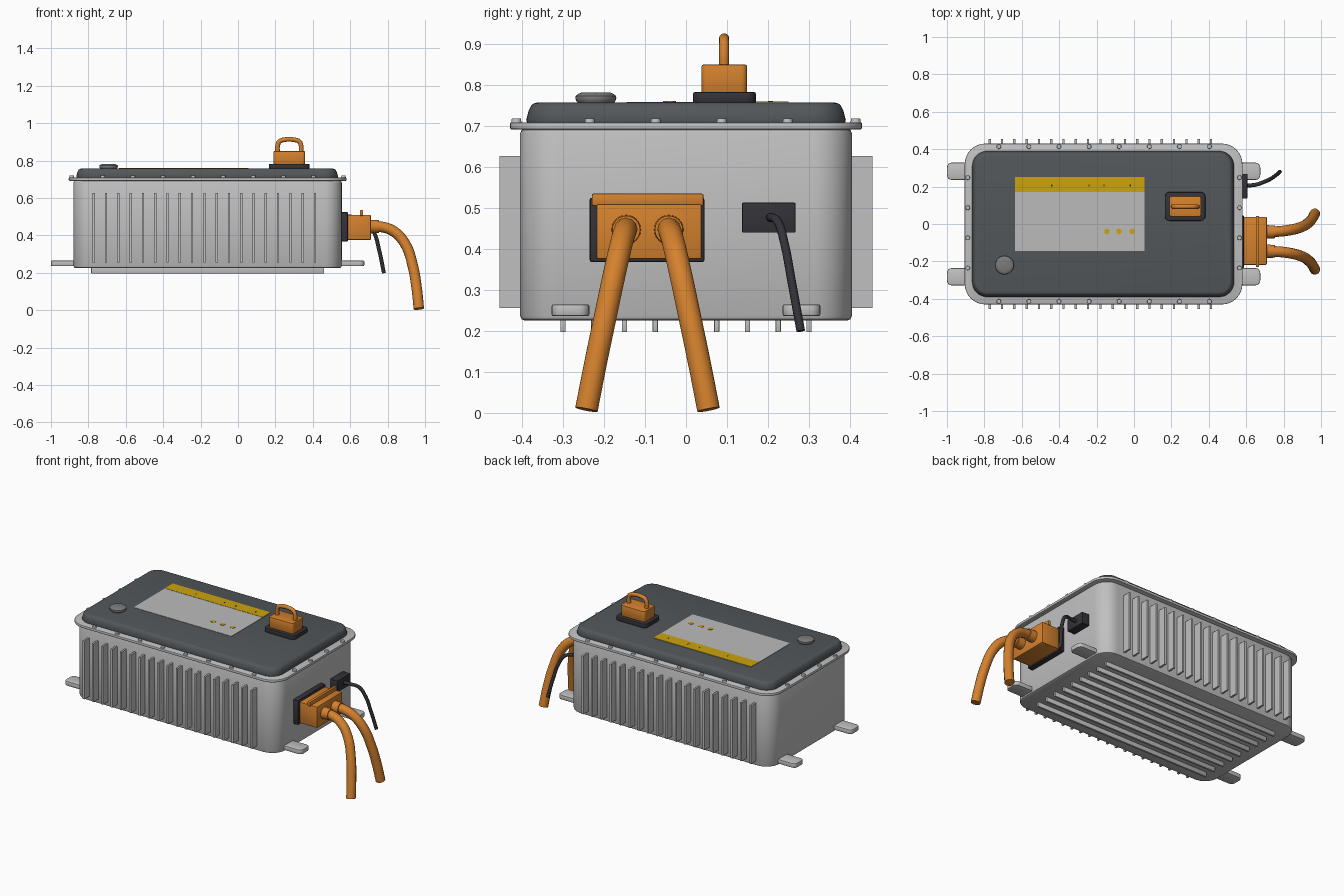
import bpy, bmesh, math
from mathutils import Vector

if "Cube" in bpy.data.objects:
    bpy.data.objects.remove(bpy.data.objects["Cube"])


def material(name, r, g, b):
    m = bpy.data.materials.new(name)
    m.diffuse_color = (r, g, b, 1)
    m.use_nodes = True
    m.node_tree.nodes["Principled BSDF"].inputs["Base Color"].default_value = m.diffuse_color
    return m


ALU = material("light grey metal", 0.53, 0.53, 0.53)
LID = material("dark slate", 0.085, 0.095, 0.102)
ORANGE = material("orange", 0.66, 0.22, 0.027)
BLACK = material("black plastic", 0.033, 0.033, 0.04)
CAP = material("mid grey", 0.2, 0.2, 0.2)
PAPER = material("label grey", 0.5, 0.5, 0.5)
YELLOW = material("warning yellow", 0.6, 0.37, 0.004)


def finish(name, bm, mat, angle=35):
    bmesh.ops.recalc_face_normals(bm, faces=bm.faces)
    me = bpy.data.meshes.new(name)
    bm.to_mesh(me)
    bm.free()
    ob = bpy.data.objects.new(name, me)
    bpy.context.collection.objects.link(ob)
    me.materials.append(mat)
    bpy.ops.object.select_all(action='DESELECT')
    bpy.context.view_layer.objects.active = ob
    ob.select_set(True)
    bpy.ops.object.shade_smooth_by_angle(angle=math.radians(angle))
    return ob


def boxes(name, spans, mat, bevel=0.0):
    """One object made of boxes given as (x0, x1, y0, y1, z0, z1)."""
    bm = bmesh.new()
    for x0, x1, y0, y1, z0, z1 in spans:
        vs = bmesh.ops.create_cube(bm, size=1)["verts"]
        for v in vs:
            v.co = ((x0 + x1) / 2 + v.co.x * (x1 - x0),
                    (y0 + y1) / 2 + v.co.y * (y1 - y0),
                    (z0 + z1) / 2 + v.co.z * (z1 - z0))
    if bevel:
        bmesh.ops.bevel(bm, geom=bm.edges[:], offset=bevel, segments=2,
                        profile=0.5, affect='EDGES')
    return finish(name, bm, mat)


def slab(name, x0, x1, y0, y1, radius, layers, mat, steps=8):
    """Rounded rectangle stacked through (z, inset) layers."""
    bm = bmesh.new()
    cx, cy, hx, hy = (x0 + x1) / 2, (y0 + y1) / 2, (x1 - x0) / 2, (y1 - y0) / 2
    rings = []
    for z, inset in layers:
        r = max(radius - inset, 0.002)
        ring = []
        for q, (sx, sy) in enumerate(((1, 1), (-1, 1), (-1, -1), (1, -1))):
            for i in range(steps + 1):
                a = (q + i / steps) * math.pi / 2
                ring.append(bm.verts.new((cx + sx * (hx - inset - r) + r * math.cos(a),
                                          cy + sy * (hy - inset - r) + r * math.sin(a), z)))
        rings.append(ring)
    n = len(rings[0])
    for a, b in zip(rings, rings[1:]):
        for i in range(n):
            bm.faces.new((a[i], a[(i + 1) % n], b[(i + 1) % n], b[i]))
    bm.faces.new(rings[0])
    bm.faces.new(rings[-1])
    return finish(name, bm, mat)


def soft(z0, z1, b):
    return [(z0, b), (z0 + b * 0.3, b * 0.3), (z0 + b, 0),
            (z1 - b, 0), (z1 - b * 0.3, b * 0.3), (z1, b)]


def cylinders(name, places, r1, r2, depth, mat, segments=16, axis='Z'):
    bm = bmesh.new()
    for p in places:
        vs = bmesh.ops.create_cone(bm, cap_ends=True, segments=segments, radius1=r1,
                                   radius2=r2, depth=depth)["verts"]
        for v in vs:
            c = v.co.copy()
            v.co = Vector(p) + (Vector((c.z, c.x, c.y)) if axis == 'X' else c)
    return finish(name, bm, mat)


def tube(name, points, radius, mat):
    """Round cable swept along a smooth path."""
    cu = bpy.data.curves.new(name, 'CURVE')
    cu.dimensions = '3D'
    cu.bevel_depth, cu.bevel_resolution = radius, 4
    cu.resolution_u, cu.use_fill_caps = 8, True
    sp = cu.splines.new('BEZIER')
    sp.bezier_points.add(len(points) - 1)
    for bp, p in zip(sp.bezier_points, points):
        bp.co = p
        bp.handle_left_type = bp.handle_right_type = 'AUTO'
    cu.materials.append(mat)
    ob = bpy.data.objects.new(name, cu)
    bpy.context.collection.objects.link(ob)
    return ob


# housing, flange and lid
slab("housing", -0.88, 0.555, -0.405, 0.405, 0.095, soft(0.225, 0.694, 0.012), ALU)
slab("flange", -0.905, 0.58, -0.43, 0.43, 0.11, soft(0.692, 0.709, 0.004), ALU)
slab("lid", -0.865, 0.535, -0.39, 0.39, 0.08,
     [(0.708, 0.002), (0.715, 0), (0.738, 0.006), (0.75, 0.012), (0.755, 0.018), (0.757, 0.026)], LID)

# flange bolts
bolts = [(-0.723 + 0.161 * i, s * 0.414, 0.712) for i in range(8) for s in (-1, 1)]
bolts += [(x, -0.235 + 0.161 * i, 0.712) for i in range(4) for x in (-0.889, 0.564)]
cylinders("flange_bolts", bolts, 0.013, 0.011, 0.014, ALU, 12)

# cooling fins on the long sides and ribs below
fins = []
for i in range(19):
    x = -0.771 + 0.0657 * i
    fins += [(x - 0.006, x + 0.006, -0.455, -0.395, 0.256, 0.627),
             (x - 0.006, x + 0.006, 0.395, 0.455, 0.256, 0.627)]
boxes("side_fins", fins, ALU)
boxes("bottom_ribs", [(-0.785, 0.46, 0.075 * i - 0.0065, 0.075 * i + 0.0065, 0.197, 0.235)
                      for i in range(-4, 5)], ALU, 0.002)

# mounting feet
for s in (-1, 1):
    y0, y1 = sorted((s * 0.236, s * 0.328))
    slab("left_foot", -1.0, -0.84, y0, y1, 0.025, soft(0.236, 0.265, 0.005), ALU, 5)
    slab("right_foot", 0.51, 0.675, y0, y1, 0.025, soft(0.236, 0.265, 0.005), ALU, 5)

# vent cap
slab("vent_cap", -0.742, -0.642, -0.27, -0.17, 0.05,
     [(0.755, 0.007), (0.762, 0.002), (0.768, 0), (0.774, 0.001), (0.779, 0.008), (0.782, 0.016)], CAP)

# label with yellow header and small markings
boxes("label", [(-0.635, 0.055, -0.145, 0.25, 0.756, 0.759)], PAPER)
boxes("label_header", [(-0.635, 0.055, 0.17, 0.25, 0.757, 0.7605)], YELLOW)
boxes("header_specks", [(x - 0.003, x + 0.003, 0.2, 0.212, 0.759, 0.7615)
                        for x in (-0.44, -0.24, -0.16, -0.02)], BLACK)
cylinders("label_marks", [(x, -0.04, 0.7595) for x in (-0.145, -0.08, -0.01)],
          0.016, 0.016, 0.003, YELLOW, 6)

# service plug on the lid
slab("plug_base", 0.165, 0.382, 0.017, 0.171, 0.025, soft(0.755, 0.783, 0.005), BLACK, 5)
slab("plug_body", 0.189, 0.359, 0.038, 0.149, 0.014, soft(0.78, 0.85, 0.004), ORANGE, 5)
tube("plug_handle", [(0.212, 0.093, 0.84), (0.212, 0.093, 0.88), (0.222, 0.093, 0.902),
                     (0.245, 0.093, 0.911), (0.302, 0.093, 0.911), (0.327, 0.093, 0.902),
                     (0.337, 0.093, 0.88), (0.337, 0.093, 0.84)], 0.0125, ORANGE)

# power connector with two heavy cables
boxes("connector_base", [(0.545, 0.588, -0.235, 0.045, 0.368, 0.525)], BLACK, 0.005)
boxes("connector_block", [(0.585, 0.71, -0.218, 0.038, 0.376, 0.51)], ORANGE, 0.004)
boxes("connector_latch", [(0.651, 0.669, -0.23, 0.043, 0.505, 0.535)], ORANGE, 0.004)
cylinders("cable_collars", [(0.73, y, 0.447) for y in (-0.146, -0.042)],
          0.036, 0.034, 0.05, ORANGE, 24, 'X')
for s in (-1, 1):
    path = ((0.70, 0.052, 0.447), (0.77, 0.054, 0.445), (0.835, 0.062, 0.42),
            (0.895, 0.078, 0.352), (0.935, 0.103, 0.235), (0.955, 0.127, 0.12),
            (0.967, 0.149, 0.008))
    tube("power_cable", [(x, -0.094 + s * y, z) for x, y, z in path], 0.0285, ORANGE)

# signal connector with thin cable
boxes("signal_connector", [(0.545, 0.606, 0.137, 0.267, 0.44, 0.513)], BLACK, 0.002)
tube("signal_cable", [(0.59, 0.205, 0.476), (0.65, 0.21, 0.477), (0.695, 0.225, 0.465),
                      (0.728, 0.24, 0.415), (0.755, 0.258, 0.32), (0.78, 0.28, 0.2)], 0.0105, BLACK)
